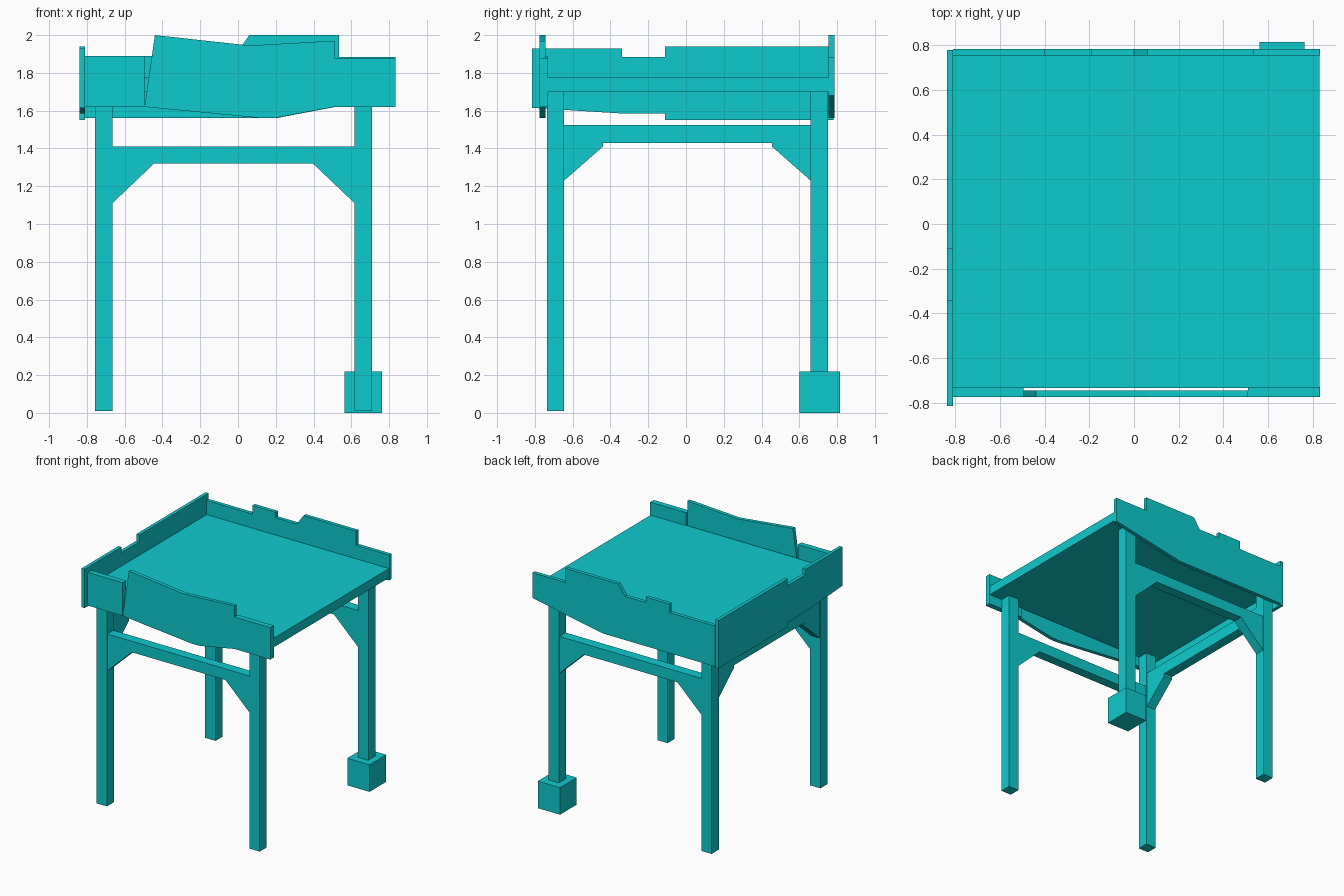
import bpy, bmesh
from mathutils import Vector

cube = bpy.data.objects.get("Cube")
if cube:
    bpy.data.objects.remove(cube, do_unlink=True)

TEAL = (0.004, 0.597, 0.610, 1.0)
teal = bpy.data.materials.new("teal")
teal.use_nodes = True
teal.diffuse_color = TEAL
teal.node_tree.nodes["Principled BSDF"].inputs["Base Color"].default_value = TEAL


def panel(name, outline, axis, lo, hi):
    """Extrude a flat outline along x or y from lo to hi."""
    bm = bmesh.new()
    if axis == "y":
        points = [(a, lo, z) for a, z in outline]
        step = Vector((0, hi - lo, 0))
    else:
        points = [(lo, a, z) for a, z in outline]
        step = Vector((hi - lo, 0, 0))
    face = bm.faces.new([bm.verts.new(p) for p in points])
    extruded = bmesh.ops.extrude_face_region(bm, geom=[face], use_keep_orig=True)["geom"]
    moved = [v for v in extruded if isinstance(v, bmesh.types.BMVert)]
    bmesh.ops.translate(bm, verts=moved, vec=step)
    bmesh.ops.recalc_face_normals(bm, faces=bm.faces)
    mesh = bpy.data.meshes.new(name)
    bm.to_mesh(mesh)
    bm.free()
    mesh.materials.append(teal)
    obj = bpy.data.objects.new(name, mesh)
    bpy.context.collection.objects.link(obj)
    return obj


def box(name, x, y, z):
    outline = [(x[0], z[0]), (x[1], z[0]), (x[1], z[1]), (x[0], z[1])]
    return panel(name, outline, "y", *y)


def braced_rail(name, axis, start, end, top, under, toe, reach, lip, lo, hi):
    """Rail between two legs with a diagonal brace at each end."""
    outline = [(start, top), (start, toe), (start + reach, under - lip),
               (start + reach, under), (end - reach, under),
               (end - reach, under - lip), (end, toe), (end, top)]
    if not lip:
        del outline[5], outline[3]
    return panel(name, outline, axis, lo, hi)


# Roof deck
box("roof_deck", (-0.81, 0.83), (-0.735, 0.755), (1.70, 1.775))

# Legs and the footing under one of them
LEG_X = {"right": (-0.757, -0.665), "left": (0.617, 0.71)}
LEG_Y = {"front": (-0.735, -0.645), "back": (0.66, 0.752)}
for side, x in LEG_X.items():
    for end, y in LEG_Y.items():
        box(f"{end}_{side}_leg", x, y, (0.01, 1.70))
box("footing_block", (0.563, 0.763), (0.60, 0.815), (0, 0.22))

# Braced rails on three sides
for end, (lo, hi) in LEG_Y.items():
    braced_rail(f"{end}_rail", "y", -0.665, 0.617, 1.41, 1.32, 1.11,
                0.22, 0, lo + 0.006, hi - 0.006)
braced_rail("right_rail", "x", -0.645, 0.66, 1.525, 1.43, 1.23,
            0.205, 0.02, -0.751, -0.671)

# Front boards: two straight ends and a broken wavy middle
box("front_board_right_end", (-0.81, -0.495), (-0.775, -0.73), (1.62, 1.89))
box("front_board_left_end", (0.51, 0.833), (-0.775, -0.73), (1.62, 1.88))
panel("front_board_middle",
      [(-0.44, 2.0), (0.06, 1.945), (0.51, 1.97), (0.51, 1.62),
       (0.2, 1.562), (0.13, 1.56), (-0.495, 1.62)],
      "y", -0.775, -0.745)

# Back board with a raised length and a small tab
panel("back_board",
      [(-0.81, 1.56), (0.2, 1.56), (0.833, 1.68), (0.833, 1.885), (0.535, 1.885),
       (0.535, 2.0), (0.06, 2.0), (0.0, 1.915), (-0.19, 1.915), (-0.19, 1.96),
       (-0.40, 1.96), (-0.40, 1.89), (-0.81, 1.89)],
      "y", 0.755, 0.785)

# Side board with a notch in its top edge
panel("right_board",
      [(-0.815, 1.615), (-0.34, 1.585), (-0.11, 1.585), (-0.11, 1.55), (0.78, 1.55),
       (0.78, 1.94), (-0.11, 1.94), (-0.11, 1.885), (-0.34, 1.885),
       (-0.34, 1.93), (-0.815, 1.93)],
      "x", -0.838, -0.81)
